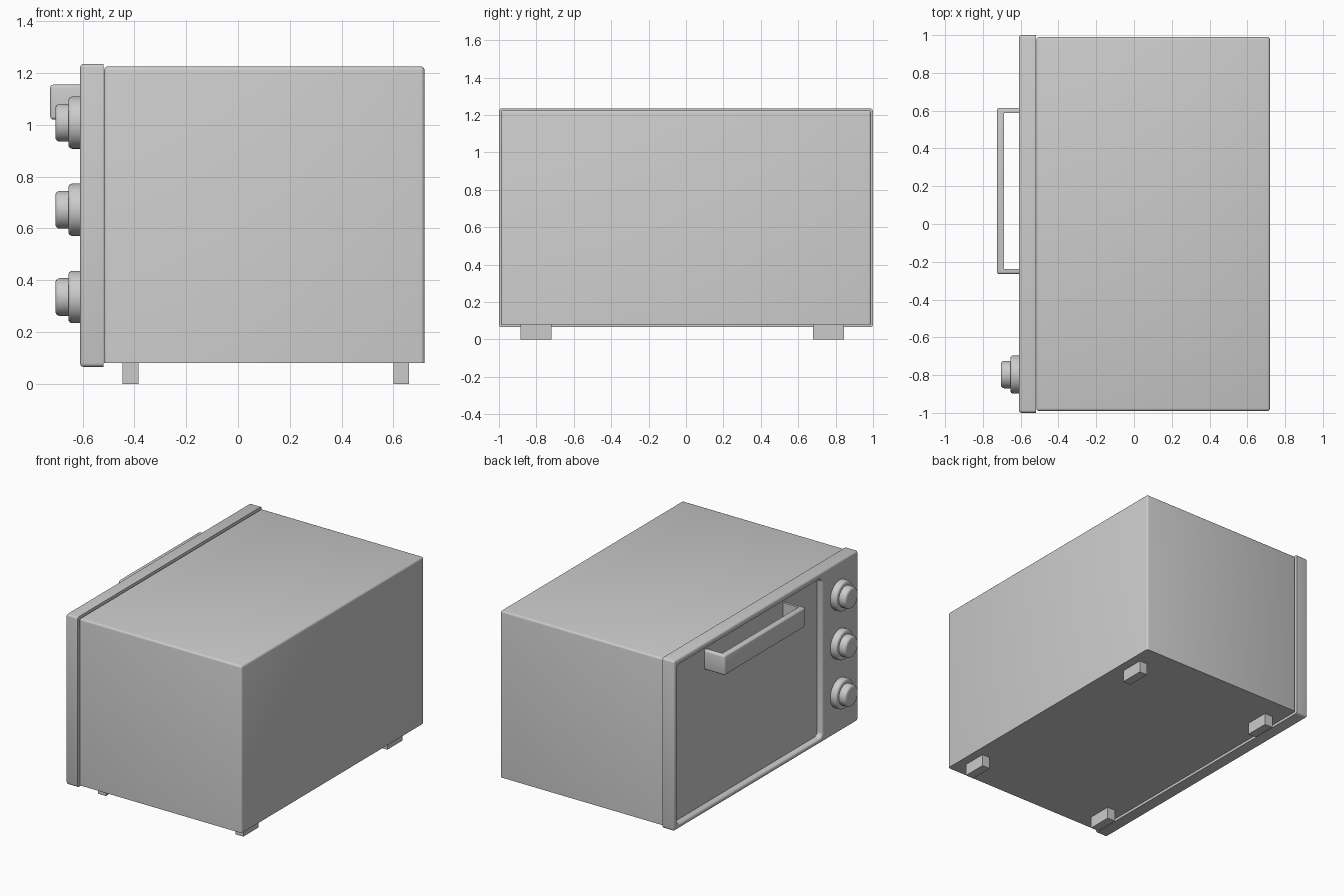
import bpy
import bmesh
from mathutils import Matrix, Vector

if "Cube" in bpy.data.objects:
    bpy.data.objects.remove(bpy.data.objects["Cube"], do_unlink=True)

grey = bpy.data.materials.new("plain_grey")
grey.use_nodes = True
GREY = (0.6, 0.6, 0.6, 1)
grey.diffuse_color = GREY
grey.node_tree.nodes["Principled BSDF"].inputs["Base Color"].default_value = GREY


def round_edges(bm, rule, width, segments=3):
    """Round the sharp edges that meet a rule."""
    edges = [e for e in bm.edges
             if len(e.link_faces) == 2 and e.calc_face_angle() > 0.6 and rule(e)]
    bmesh.ops.bevel(bm, geom=edges, offset=width, segments=segments,
                    profile=0.5, affect='EDGES', clamp_overlap=True)


def finish(name, bm, smooth=True):
    bmesh.ops.recalc_face_normals(bm, faces=bm.faces)
    mesh = bpy.data.meshes.new(name)
    bm.to_mesh(mesh)
    bm.free()
    obj = bpy.data.objects.new(name, mesh)
    bpy.context.collection.objects.link(obj)
    mesh.materials.append(grey)
    if smooth:
        shade(obj)
    return obj


def shade(obj):
    bpy.ops.object.select_all(action='DESELECT')
    obj.select_set(True)
    bpy.context.view_layer.objects.active = obj
    bpy.ops.object.shade_smooth_by_angle(angle=0.6)


def box(lo, hi):
    lo, hi = Vector(lo), Vector(hi)
    bm = bmesh.new()
    bmesh.ops.create_cube(bm, size=1, matrix=Matrix.Translation((lo + hi) / 2)
                          @ Matrix.Diagonal((hi - lo).to_4d()))
    return bm


def lowest(e, axis):
    return min(v.co[axis] for v in e.verts)


# Casing, with a square bottom rim
bm = box((-0.517, -0.99, 0.08), (0.72, 0.99, 1.225))
round_edges(bm, lambda e: max(v.co.z for v in e.verts) > 0.1, 0.014)
finish("casing", bm)

# Front panel with the sunken door opening
panel = finish("front_panel", box((-0.61, -1, 0.065), (-0.52, 1, 1.235)), False)
bm = box((-0.7, -0.61, 0.1), (-0.57, 0.965, 1.19))
round_edges(bm, lambda e: abs(e.verts[0].co.x - e.verts[1].co.x) > 0.1, 0.03, 4)
cutter = finish("door_cutter", bm, False)
cutter.hide_render = True
cut = panel.modifiers.new("door_opening", 'BOOLEAN')
cut.operation = 'DIFFERENCE'
cut.solver = 'EXACT'
cut.object = cutter
bpy.ops.object.select_all(action='DESELECT')
panel.select_set(True)
bpy.context.view_layer.objects.active = panel
bpy.ops.object.modifier_apply(modifier=cut.name)
bpy.data.objects.remove(cutter, do_unlink=True)

# Soft lip round the panel and the opening
bm = bmesh.new()
bm.from_mesh(panel.data)
round_edges(bm, lambda e: lowest(e, 0) < -0.58, 0.015)
bm.to_mesh(panel.data)
bm.free()
shade(panel)

# Door handle: a U-shaped bar
outline = [(-0.565, 0.615), (-0.725, 0.615), (-0.725, -0.265), (-0.565, -0.265),
           (-0.565, -0.238), (-0.688, -0.238), (-0.688, 0.588), (-0.565, 0.588)]
bm = bmesh.new()
face = bm.faces.new([bm.verts.new((x, y, 1.02)) for x, y in outline])
lift = bmesh.ops.extrude_face_region(bm, geom=[face])["geom"]
bmesh.ops.translate(bm, vec=(0, 0, 0.135),
                    verts=[v for v in lift if isinstance(v, bmesh.types.BMVert)])
bmesh.ops.recalc_face_normals(bm, faces=bm.faces)
round_edges(bm, lambda e: lowest(e, 0) < -0.7 and lowest(e, 2) > 1.01, 0.012)
finish("door_handle", bm)


def disc(name, z, radius, front, back, rounding):
    """A round part on the panel with a soft front rim."""
    bm = bmesh.new()
    place = Matrix.Translation(((front + back) / 2, -0.797, z)) @ Matrix.Rotation(1.5707963, 4, 'Y')
    bmesh.ops.create_cone(bm, cap_ends=True, segments=40, radius1=radius,
                          radius2=radius, depth=back - front, matrix=place)
    round_edges(bm, lambda e: max(v.co.x for v in e.verts) < front + 0.001, rounding, 4)
    finish(name, bm)


# Three control knobs
for i, z in enumerate((0.335, 0.672, 1.008)):
    disc(f"knob_base_{i + 1}", z, 0.101, -0.655, -0.6, 0.016)
    disc(f"knob_{i + 1}", z, 0.073, -0.705, -0.65, 0.018)

# Four feet
for side, x in (("front", -0.445), ("back", 0.6)):
    for end, y in (("right", -0.885), ("left", 0.68)):
        finish(f"foot_{side}_{end}", box((x, y, 0), (x + 0.06, y + 0.165, 0.085)), False)
